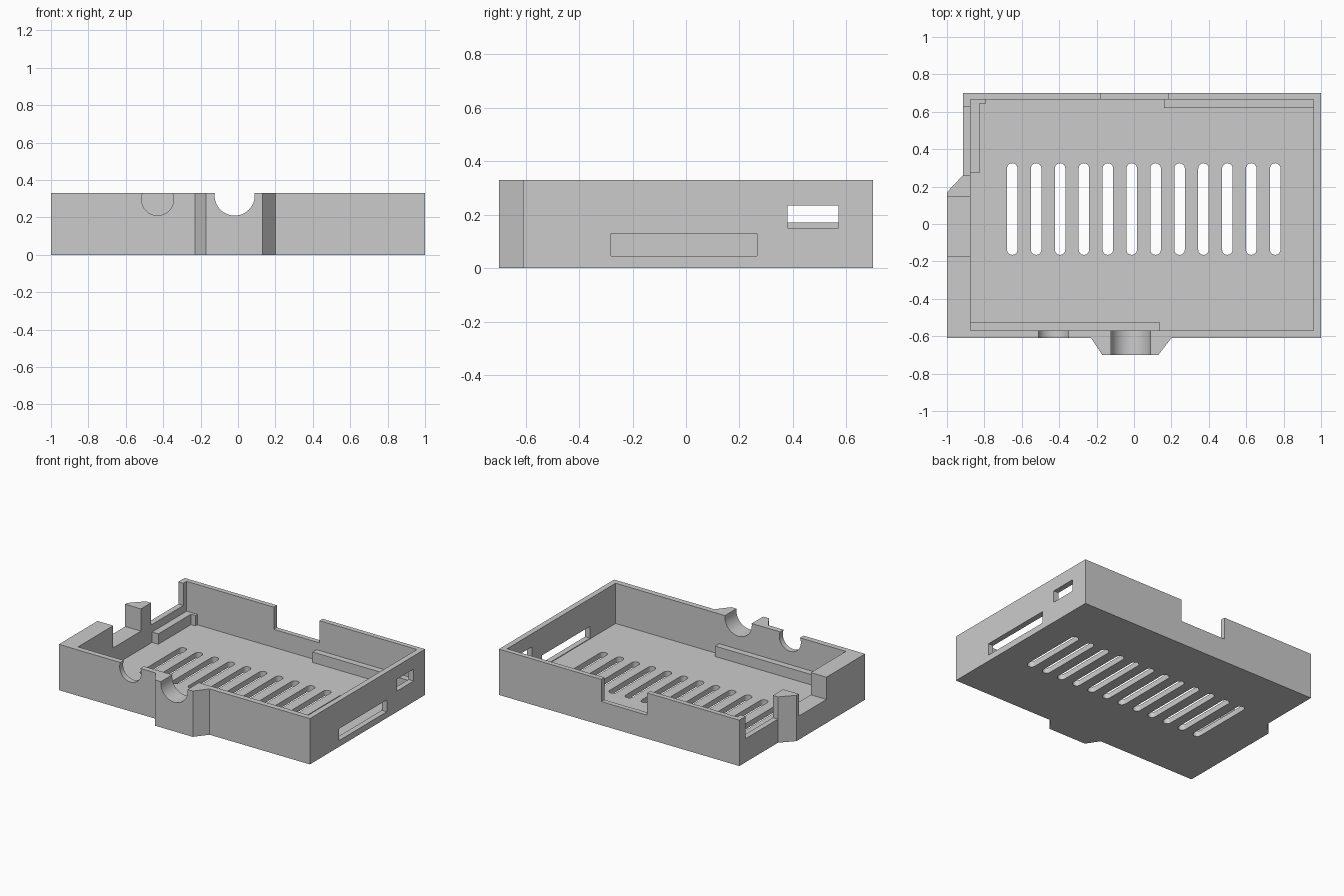
import bpy, bmesh, math
from mathutils import Matrix

default = bpy.data.objects.get("Cube")
if default:
    bpy.data.objects.remove(default, do_unlink=True)

GREY = (0.6, 0.6, 0.6, 1)
mat = bpy.data.materials.new("light grey plastic")
mat.use_nodes = True
mat.diffuse_color = GREY
mat.node_tree.nodes["Principled BSDF"].inputs["Base Color"].default_value = GREY

HEIGHT, FLOOR, LOW, RAIL = 0.33, 0.04, 0.17, 0.115
X0, X1, Y0, Y1 = -0.875, 0.96, -0.57, 0.665   # inner cavity


def prism(name, outline, z0, z1):
    """Extrude a plan outline from z0 to z1."""
    bm = bmesh.new()
    face = bm.faces.new([bm.verts.new((x, y, z0)) for x, y in outline])
    new = bmesh.ops.extrude_face_region(bm, geom=[face])["geom"]
    bmesh.ops.translate(bm, vec=(0, 0, z1 - z0),
                        verts=[g for g in new if isinstance(g, bmesh.types.BMVert)])
    bmesh.ops.recalc_face_normals(bm, faces=bm.faces)
    return finish(name, bm)


def finish(name, bm):
    mesh = bpy.data.meshes.new(name)
    bm.to_mesh(mesh)
    bm.free()
    mesh.materials.append(mat)
    obj = bpy.data.objects.new(name, mesh)
    bpy.context.collection.objects.link(obj)
    return obj


def box(name, xa, xb, ya, yb, za, zb):
    return prism(name, [(xa, ya), (xb, ya), (xb, yb), (xa, yb)], za, zb)


def round_hole(name, x, z, r, ya, yb):
    """Cylinder along y."""
    bm = bmesh.new()
    bmesh.ops.create_cone(bm, cap_ends=True, segments=64, radius1=r, radius2=r, depth=yb - ya,
                          matrix=Matrix.Translation((x, (ya + yb) / 2, z))
                          @ Matrix.Rotation(math.pi / 2, 4, 'X'))
    return finish(name, bm)


def slot(name, x, r, ya, yb):
    """Vertical cutter with rounded ends for a floor vent."""
    pts = []
    for cy, start in ((yb - r, 0), (ya + r, math.pi)):
        for i in range(13):
            a = start + math.pi * i / 12
            pts.append((x + r * math.cos(a), cy + r * math.sin(a)))
    return prism(name, pts, -0.1, 0.1)


def cut(target, cutter):
    cutter.hide_render = True
    mod = target.modifiers.new("cut", 'BOOLEAN')
    mod.operation, mod.solver, mod.object = 'DIFFERENCE', 'EXACT', cutter
    bpy.context.view_layer.objects.active = target
    bpy.ops.object.modifier_apply(modifier=mod.name)
    bpy.data.objects.remove(cutter, do_unlink=True)


# Tray body with front bump and stepped left wall
tray = prism("tray", [(-1, -0.61), (-0.23, -0.61), (-0.17, -0.7), (0.13, -0.7), (0.2, -0.61),
                      (1, -0.61), (1, 0.7), (-0.915, 0.7), (-0.915, 0.26), (-1, 0.17)], 0, HEIGHT)
cut(tray, box("cavity", X0, X1, Y0, Y1, FLOOR, 0.5))

# Low openings in the left and back walls
cut(tray, box("left_notch", -1.1, -0.85, -0.17, 0.145, LOW, 0.5))
cut(tray, box("left_back_notch", -1.1, -0.85, 0.26, 0.627, LOW, 0.5))
cut(tray, box("back_notch", -0.18, 0.185, 0.64, 0.8, LOW, 0.5))

# Port windows in the +x wall
cut(tray, box("long_port", 0.93, 1.1, -0.28, 0.265, 0.045, 0.13))
cut(tray, box("small_port", 0.93, 1.1, 0.38, 0.57, 0.15, 0.235))

# Round openings in the front wall
cut(tray, round_hole("large_hole", -0.018, 0.317, 0.107, -0.8, -0.5))
cut(tray, round_hole("small_hole", -0.43, 0.297, 0.086, -0.8, -0.5))

# Floor vents
for i in range(12):
    cut(tray, slot("vent", -0.651 + i * 0.1278, 0.028, -0.165, 0.325))

# Support rails on the floor
box("front_rail", X0, 0.135, Y0, -0.525, FLOOR, RAIL)
box("back_rail", 0.16, X1, 0.62, Y1, FLOOR, RAIL)
prism("left_rail", [(X0, 0.272), (-0.825, 0.272), (-0.825, 0.643), (-0.79, 0.643),
                    (-0.79, Y1), (X0, Y1)], FLOOR, RAIL)

# Smooth only the rounded cuts
bpy.ops.object.select_all(action='DESELECT')
tray.select_set(True)
bpy.context.view_layer.objects.active = tray
bpy.ops.object.shade_smooth_by_angle(angle=math.radians(25))
